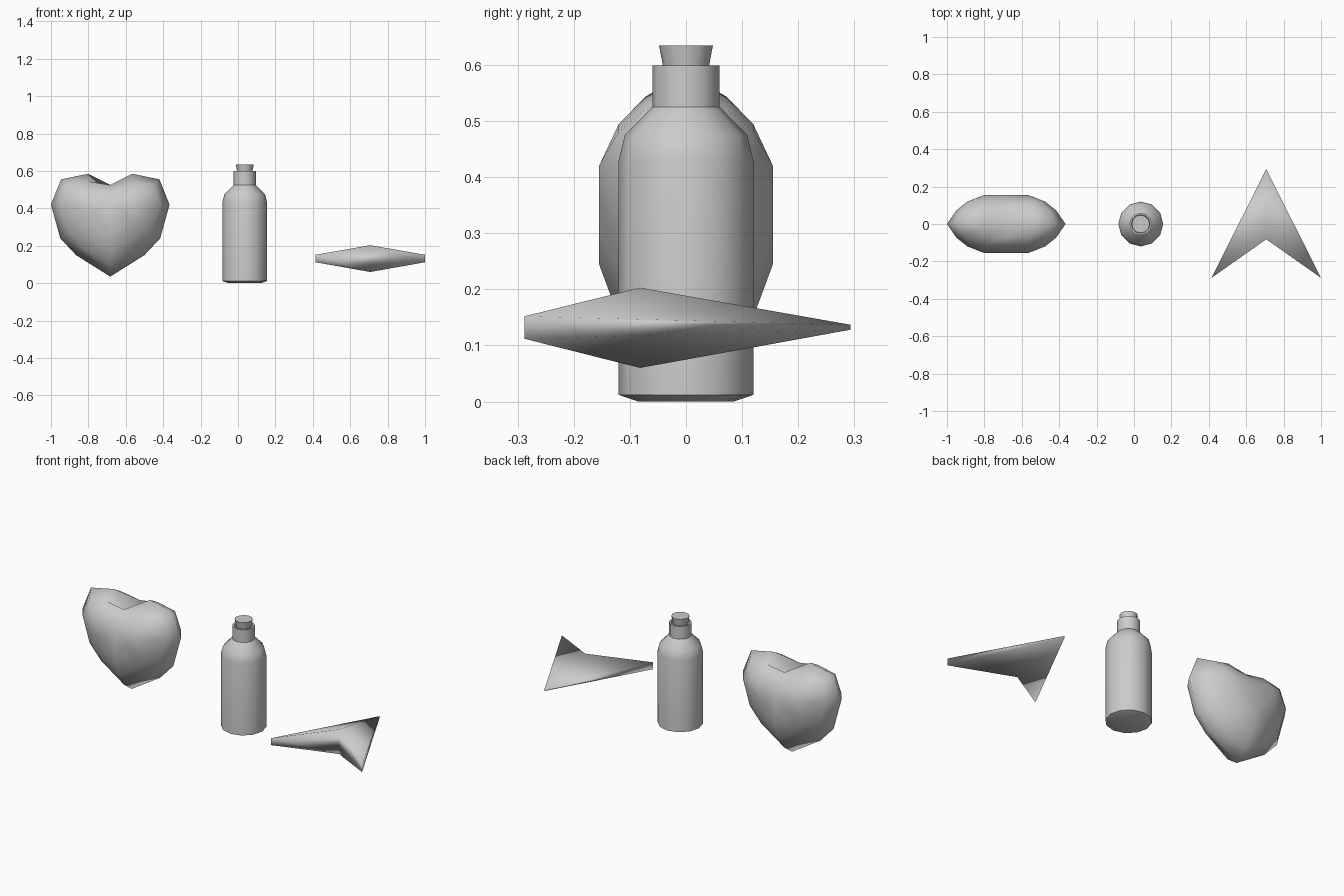
import bpy, bmesh, math

if "Cube" in bpy.data.objects:
    bpy.data.objects.remove(bpy.data.objects["Cube"])


def finish(name, verts, faces, angle=None):
    """Make a clean smooth mesh object; with an angle, sharper edges stay crisp."""
    bm = bmesh.new()
    vs = [bm.verts.new(v) for v in verts]
    for f in faces:
        bm.faces.new([vs[i] for i in f])
    bmesh.ops.remove_doubles(bm, verts=bm.verts[:], dist=0.0005)
    bmesh.ops.recalc_face_normals(bm, faces=bm.faces[:])
    me = bpy.data.meshes.new(name)
    bm.to_mesh(me)
    bm.free()
    ob = bpy.data.objects.new(name, me)
    bpy.context.collection.objects.link(ob)
    me.polygons.foreach_set("use_smooth", [True] * len(me.polygons))
    if angle:
        bpy.ops.object.select_all(action='DESELECT')
        bpy.context.view_layer.objects.active = ob
        ob.select_set(True)
        bpy.ops.object.shade_smooth_by_angle(angle=math.radians(angle))
    return ob


def loft(name, rings, angle=None):
    """Join equal-sized closed rings and cap both ends."""
    n = len(rings[0])
    verts = [p for r in rings for p in r]
    faces = [[k * n + i, k * n + (i + 1) % n, (k + 1) * n + (i + 1) % n, (k + 1) * n + i]
             for k in range(len(rings) - 1) for i in range(n)]
    last = (len(rings) - 1) * n
    faces += [list(range(n)), list(range(last, last + n))]
    return finish(name, verts, faces, angle)


def turned(name, cx, profile, sides=12, angle=40):
    return loft(name, [[(cx + r * math.cos(i * math.tau / sides),
                         r * math.sin(i * math.tau / sides), z) for i in range(sides)]
                       for r, z in profile], angle)


# Heart: half outline paired with the flat cheek points, blended in depth steps
HEART_X = -0.683
outline = [(.118, .585), (.263, .555), (.317, .42), (.267, .24), (.183, .15), (0, .035)]
cheek = [(.118, .42), (.118, .42), (.118, .42), (.085, .365), (.045, .305), (0, .245)]


def heart_ring(s, y, cleft):
    half = [(c[0] + (o[0] - c[0]) * s, c[1] + (o[1] - c[1]) * s)
            for o, c in zip(outline, cheek)]
    loop = [(0, cleft)] + half + [(-x, z) for x, z in reversed(half[:-1])]
    return [(HEART_X + x, y, z) for x, z in loop]


steps = [(0, .155, .42), (.45, .12, .485), (.75, .072, .525), (1, 0, .47)]
front = [heart_ring(s, -y, c) for s, y, c in steps]
back = [heart_ring(s, y, c) for s, y, c in reversed(steps[:-1])]
loft("heart", front + back)

# Bottle with a hollow neck, and a tapered stopper
turned("bottle", 0.036, [(.085, 0), (.12, .012), (.12, .43), (.109, .475), (.06, .525),
                         (.06, .599), (.05, .599), (.046, .56)])
turned("stopper", 0.036, [(.033, .555), (.048, .635)])

# Arrowhead: nose, right tail, notch, left tail with upper and lower heights
AX = 0.707
plan = [(0, .293, .128, .137), (.293, -.288, .112, .152),
        (0, -.082, .06, .203), (-.293, -.288, .112, .152)]
low = [(AX + x, y, a) for x, y, a, b in plan]
high = [(AX + x, y, b) for x, y, a, b in plan]
sides = [[i, (i + 1) % 4, (i + 1) % 4 + 4, i + 4] for i in range(4)]
finish("arrowhead", low + high, sides + [[0, 1, 2], [0, 2, 3], [4, 5, 6], [4, 6, 7]])
